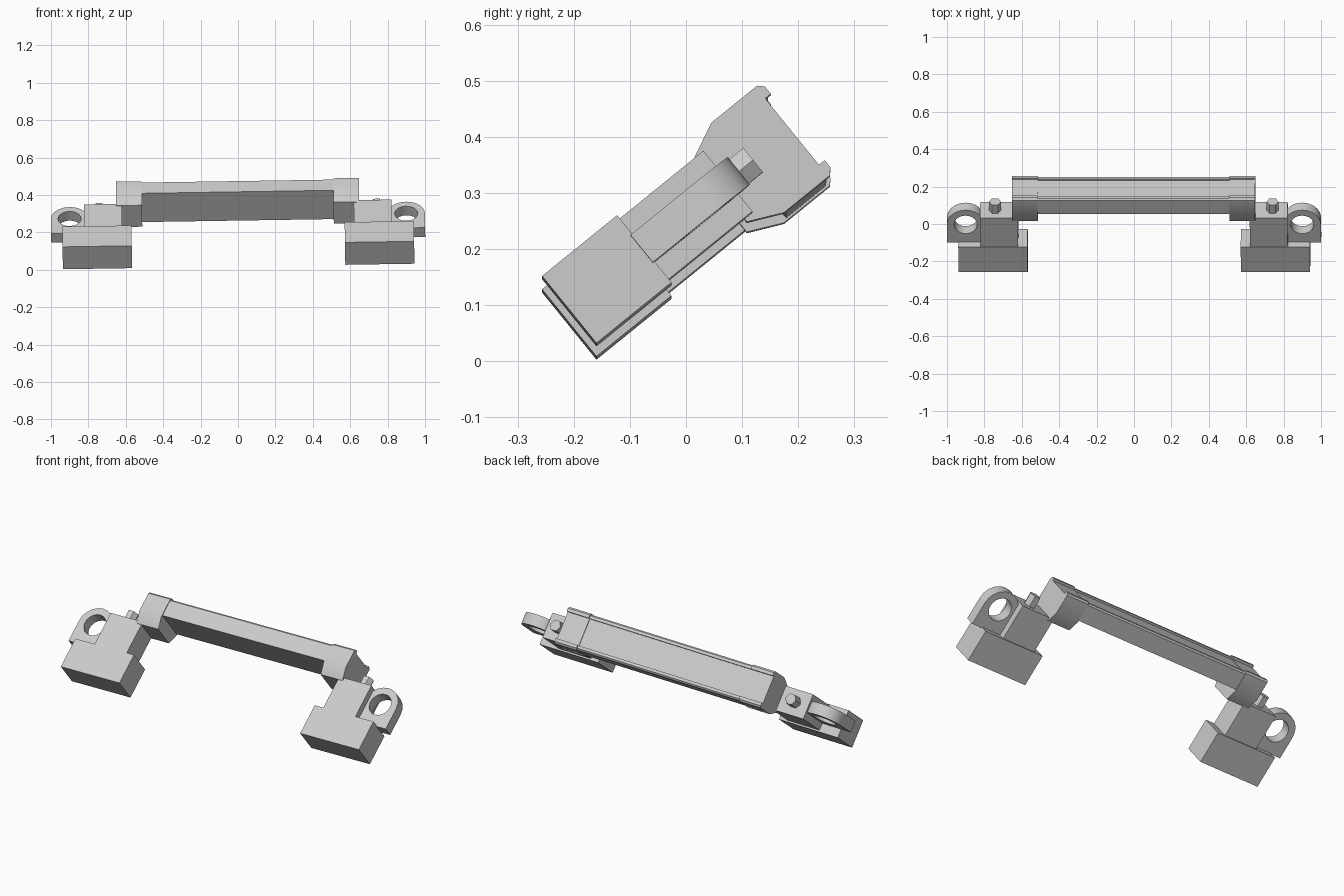
import bpy, bmesh, math
from mathutils import Matrix, Vector

cube = bpy.data.objects.get("Cube")
if cube:
    bpy.data.objects.remove(cube, do_unlink=True)

# Single plain grey for every part
grey = bpy.data.materials.new("plain_grey")
grey.use_nodes = True
COLOUR = (0.6, 0.6, 0.6, 1)
grey.diffuse_color = COLOUR
grey.node_tree.nodes["Principled BSDF"].inputs["Base Color"].default_value = COLOUR

# Parts are modelled upright, then the assembly is tipped back and rolled slightly
TILT = (Matrix.Translation((0.004, 0, 0))
        @ Matrix.Rotation(math.radians(-0.9), 4, 'Y')
        @ Matrix.Rotation(math.radians(39), 4, 'X'))
MID = 0.191    # depth centre of the bar and its end caps


def finish(name, bm):
    bmesh.ops.recalc_face_normals(bm, faces=bm.faces)
    mesh = bpy.data.meshes.new(name)
    bm.to_mesh(mesh)
    bm.free()
    mesh.materials.append(grey)
    obj = bpy.data.objects.new(name, mesh)
    bpy.context.collection.objects.link(obj)
    obj.matrix_world = TILT
    bpy.ops.object.select_all(action='DESELECT')
    obj.select_set(True)
    bpy.context.view_layer.objects.active = obj
    bpy.ops.object.shade_smooth_by_angle(angle=math.radians(32))
    return obj


def extrude(bm, faces, offset):
    new = bmesh.ops.extrude_face_region(bm, geom=faces)["geom"]
    verts = [g for g in new if isinstance(g, bmesh.types.BMVert)]
    bmesh.ops.translate(bm, verts=verts, vec=offset)


def box(name, x, y, z):
    bm = bmesh.new()
    base = bm.faces.new([bm.verts.new((a, b, z[0])) for a, b in
                         ((x[0], y[0]), (x[1], y[0]), (x[1], y[1]), (x[0], y[1]))])
    extrude(bm, [base], (0, 0, z[1] - z[0]))
    return finish(name, bm)


def prism(name, half, x):
    """Extrude a profile, mirrored about MID, along x."""
    points = half + [(y, -d) for y, d in reversed(half)]
    bm = bmesh.new()
    face = bm.faces.new([bm.verts.new((x[0], y, MID + d)) for y, d in points])
    extrude(bm, [face], (x[1] - x[0], 0, 0))
    return finish(name, bm)


def eyelet(name, cx, cy, radius, hole, start, z):
    """Flat lug with a rounded end and a round through hole."""
    def arc(r, steps, total):
        return [(cx + r * math.cos(total * i / steps), cy + r * math.sin(total * i / steps))
                for i in range(steps + 1)]
    outer = arc(radius, 10, math.pi) + [(cx - radius, start), (cx + radius, start)]
    inner = arc(hole, 20, math.tau)[:-1]
    bm = bmesh.new()
    edges = []
    for loop in (outer, inner):
        verts = [bm.verts.new((px, py, z[0])) for px, py in loop]
        edges += [bm.edges.new((v, verts[i - 1])) for i, v in enumerate(verts)]
    bmesh.ops.triangle_fill(bm, use_beauty=True, edges=edges)
    extrude(bm, bm.faces[:], (0, 0, z[1] - z[0]))
    return finish(name, bm)


def pin(name, x, y, z, radius):
    """Hexagonal pin pointing along y."""
    bm = bmesh.new()
    ring = [bm.verts.new((x + radius * math.cos(i * math.pi / 3), y[0],
                          z + radius * math.sin(i * math.pi / 3))) for i in range(6)]
    extrude(bm, [bm.faces.new(ring)], (0, y[1] - y[0], 0))
    return finish(name, bm)


# Central bar with a shallow lip along both rear edges
prism("grip_bar", [(0.304, 0.099), (0.395, 0.099), (0.404, 0.091),
                   (0.404, 0.076), (0.394, 0.076)], (-0.52, 0.52))

for side, s in (("left", 1), ("right", -1)):
    # End cap with tapered front
    prism(side + "_end_cap", [(0.234, 0.074), (0.296, 0.103), (0.401, 0.103),
                              (0.411, 0.093), (0.411, 0.076), (0.398, 0.076)],
          (s * 0.512, s * 0.65))
    # Foot, neck, lug and pin
    box(side + "_foot", (s * 0.57, s * 0.94), (-0.113, 0.059), (0.114, 0.268))
    box(side + "_neck", (s * 0.62, s * 0.822), (0.05, 0.252), (0.123, 0.262))
    eyelet(side + "_eyelet", s * 0.9, 0.178, 0.1, 0.062, 0.055, (0.162, 0.225))
    pin(side + "_pin", s * 0.742, (0.245, 0.311), 0.194, 0.032)
